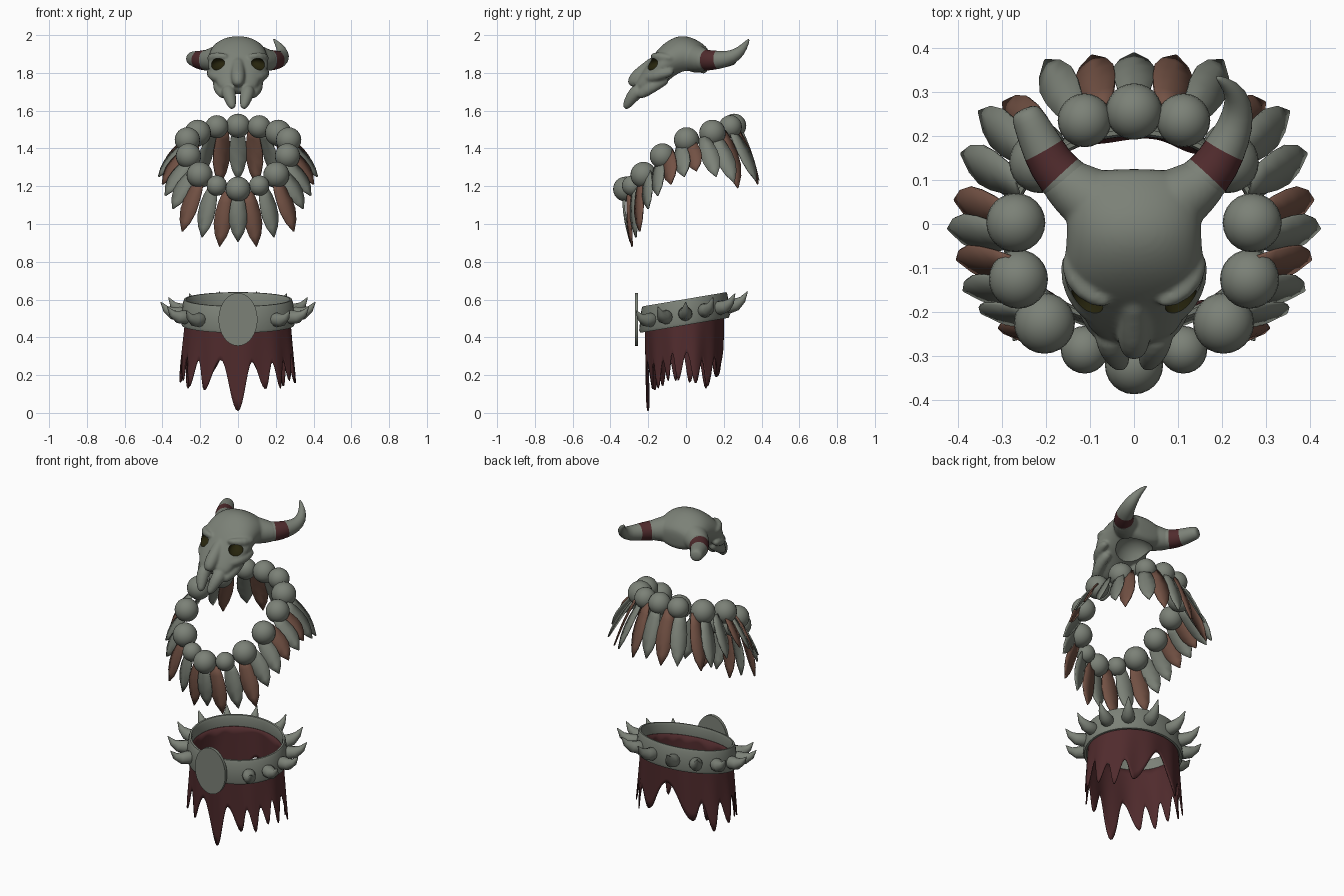
import bpy
from math import sin, cos, pi, radians
from mathutils import Vector, Matrix

cube = bpy.data.objects.get("Cube")
if cube:
    bpy.data.objects.remove(cube, do_unlink=True)


def material(name, rgb):
    m = bpy.data.materials.new(name)
    m.use_nodes = True
    m.diffuse_color = (*rgb, 1)
    for node in m.node_tree.nodes:
        if node.type == 'BSDF_PRINCIPLED':
            node.inputs["Base Color"].default_value = (*rgb, 1)
    return m


BONE = material("bone grey", (0.2, 0.22, 0.185))
BROWN = material("feather brown", (0.17, 0.083, 0.058))
MAROON = material("dark maroon cloth", (0.08, 0.024, 0.026))
DARK = material("socket dark olive", (0.02, 0.018, 0.004))


def activate(ob):
    bpy.ops.object.select_all(action='DESELECT')
    ob.select_set(True)
    bpy.context.view_layer.objects.active = ob


def smooth(ob, angle=40):
    activate(ob)
    bpy.ops.object.shade_smooth_by_angle(angle=radians(angle))


def build(name, verts, faces, *mats):
    me = bpy.data.meshes.new(name)
    me.from_pydata([tuple(v) for v in verts], [], faces)
    ob = bpy.data.objects.new(name, me)
    bpy.context.collection.objects.link(ob)
    for m in mats:
        me.materials.append(m)
    return ob


def loft(name, rings, *mats, loop=False):
    """Skin closed rings of equal point count, one after the other."""
    n, count = len(rings[0]), len(rings)
    faces = []
    for i in range(count if loop else count - 1):
        a, b = i * n, (i + 1) % count * n
        faces += [(a + j, a + (j + 1) % n, b + (j + 1) % n, b + j) for j in range(n)]
    if not loop:
        faces += [tuple(range(n))[::-1], tuple(range((count - 1) * n, count * n))]
    ob = build(name, [v for r in rings for v in r], faces, *mats)
    activate(ob)
    bpy.ops.object.mode_set(mode='EDIT')
    bpy.ops.mesh.select_all(action='SELECT')
    bpy.ops.mesh.normals_make_consistent(inside=False)
    bpy.ops.object.mode_set(mode='OBJECT')
    return ob


def tube(name, path, *mats, sides=14):
    """Tapered tube through (x, y, z, radius) points."""
    pts = [Vector(p[:3]) for p in path]
    rings = []
    for i, p in enumerate(pts):
        t = (pts[min(i + 1, len(pts) - 1)] - pts[max(i - 1, 0)]).normalized()
        u = t.cross(Vector((0, 0, 1))).normalized()
        v = u.cross(t)
        rings.append([p + path[i][3] * (u * cos(a) + v * sin(a))
                      for a in (2 * pi * k / sides for k in range(sides))])
    return loft(name, rings, *mats)


def ball(name, loc, scale, mat, rot=(0, 0, 0)):
    bpy.ops.mesh.primitive_uv_sphere_add(segments=24, ring_count=12, location=loc, rotation=rot)
    ob = bpy.context.object
    ob.name, ob.scale = name, scale
    ob.data.materials.append(mat)
    smooth(ob, 60)
    return ob


def apply(ob, kind, **settings):
    mod = ob.modifiers.new("Shape", kind)
    for key, value in settings.items():
        setattr(mod, key, value)
    bpy.context.view_layer.update()
    activate(ob)
    bpy.ops.object.modifier_apply(modifier=mod.name)


def cut(ob, cutter):
    apply(ob, 'BOOLEAN', operation='DIFFERENCE', object=cutter, solver='EXACT', material_mode='TRANSFER')
    bpy.data.objects.remove(cutter, do_unlink=True)


# Skull core: sections as top y, top z, bottom y, bottom z, half width
sections = [(.128, 1.91, .122, 1.83, .08), (.105, 1.945, .11, 1.795, .135),
            (.04, 1.988, .05, 1.785, .155), (-.03, 2.003, -.01, 1.78, .154),
            (-.1, 1.973, -.05, 1.77, .158), (-.155, 1.92, -.09, 1.76, .165),
            (-.195, 1.865, -.13, 1.735, .142), (-.23, 1.815, -.17, 1.71, .12),
            (-.258, 1.77, -.205, 1.69, .105), (-.278, 1.735, -.235, 1.68, .08)]
rings = []
for yt, zt, yb, zb, w in sections:
    mid, up = Vector((0, (yt + yb) / 2, (zt + zb) / 2)), Vector((0, (yt - yb) / 2, (zt - zb) / 2))
    rings.append([mid + up * cos(a) + Vector((w * sin(a), 0, 0)) for a in (2 * pi * k / 20 for k in range(20))])
skull = loft("skull", rings, BONE)

# Bone details that flow into the skull, mirrored
details = [[(.05, -.178, 1.885, .012), (.09, -.172, 1.89, .02), (.137, -.13, 1.882, .028), (.152, -.06, 1.875, .016)],
           [(.145, -.06, 1.81, .02), (.142, -.125, 1.795, .03), (.11, -.185, 1.775, .032), (.07, -.23, 1.765, .014)],
           [(.1, -.09, 1.77, .025), (.106, -.15, 1.745, .032), (.098, -.205, 1.705, .03), (.065, -.26, 1.675, .024)],
           [(.055, -.235, 1.72, .04), (.048, -.275, 1.688, .038), (.037, -.302, 1.647, .03), (.027, -.326, 1.608, .016)],
           [(.04, .02, 1.885, .09), (.11, .06, 1.872, .075), (.168, .104, 1.866, .057), (.18, .122, 1.866, .045)]]
pieces = [tube("bone_detail", [(s * x, *rest) for x, *rest in path], BONE) for s in (-1, 1) for path in details]
pieces.append(tube("nasal_bone", [(0, -.15, 1.88, .03), (0, -.21, 1.82, .036), (0, -.252, 1.785, .04),
                                  (0, -.282, 1.752, .034), (0, -.297, 1.732, .018)], BONE))
for p in pieces:
    apply(p, 'SUBSURF', levels=1)
apply(skull, 'SUBSURF', levels=2)
for p in pieces:
    p.select_set(True)
bpy.ops.object.join()
apply(skull, 'REMESH', mode='VOXEL', voxel_size=.007)
apply(skull, 'SMOOTH', factor=.5, iterations=5)
cut(skull, ball("hollow_cutter", (0, .005, 1.75), (.122, .1, .115), BONE))
for s in (-1, 1):
    cut(skull, ball("socket_cutter", (s * .106, -.172, 1.847), (.041, .06, .03), DARK, (.2, 0, s * .5)))
smooth(skull, 50)

# Horns with a wrapped band, the right one broken short
for s, side in ((-1, "right"), (1, "left")):
    path = [(.1, .055, 1.872, .066), (.174, .11, 1.866, .056), (.206, .168, 1.868, .05), (.232, .225, 1.875, .041)]
    if s > 0:
        path += [(.238, .275, 1.9, .033), (.222, .31, 1.94, .02), (.185, .335, 1.982, .004)]
    else:
        path += [(.245, .25, 1.876, .036), (.25, .262, 1.877, .024)]
    horn = tube(f"{side}_horn", [(s * x, *rest) for x, *rest in path], BONE, MAROON, sides=16)
    for f in horn.data.polygons[16:32]:
        f.material_index = 1
    apply(horn, 'SUBSURF', levels=1)
    smooth(horn, 60)

# Necklace beads: x, y, z, radius, mirrored
beads = [(0, -.32, 1.185, .066), (.112, -.285, 1.203, .054), (.203, -.225, 1.26, .069), (.262, -.125, 1.36, .067),
         (.268, .003, 1.445, .067), (.213, .14, 1.482, .07), (.112, .235, 1.515, .061), (0, .255, 1.52, .064)]
for x, y, z, r in beads:
    for s in ((-1, 1) if x else (1,)):
        ball("bead", (s * x, y, z), (r, r, r), BONE)


# Feathers: pointed blades with a raised spine, turned about their length
def feather(base, tip, mat, twist):
    base, tip = Vector(base), Vector(tip)
    out = Vector((tip.x, tip.y, 0)).normalized()
    side = (tip - base).cross(out).normalized()
    side = Matrix.Rotation(twist, 3, (tip - base).normalized()) @ side
    verts = []
    widths = (.022, .038, .046, .046, .032, .002)
    for i, w in enumerate(widths):
        t = i / 5
        p = base.lerp(tip, t) + out * .01 * sin(pi * t)
        verts += [p - side * w, p + out * .01 * (1 - t), p + side * w]
    faces = [(a, a + 1, a + 4, a + 3) for i in range(5) for a in (3 * i, 3 * i + 1)]
    ob = build("feather", verts, faces, mat)
    mod = ob.modifiers.new("Thickness", 'SOLIDIFY')
    mod.thickness, mod.offset = .008, 0
    smooth(ob, 30)


feathers = [((0, -.325, 1.16), (0, -.295, .905), BONE), ((.055, -.3, 1.17), (.097, -.285, .88), BROWN),
            ((.13, -.27, 1.2), (.19, -.265, .93), BONE), ((.2, -.24, 1.23), (.295, -.245, .96), BROWN),
            ((.23, -.2, 1.28), (.345, -.2, 1.08), BONE), ((.25, -.14, 1.34), (.385, -.15, 1.15), BONE),
            ((.27, -.09, 1.39), (.4, -.08, 1.21), BROWN), ((.28, -.03, 1.42), (.42, -.01, 1.25), BONE),
            ((.28, .02, 1.44), (.405, .055, 1.28), BROWN), ((.26, .09, 1.46), (.39, .16, 1.25), BONE),
            ((.23, .15, 1.47), (.35, .255, 1.22), BONE), ((.19, .19, 1.49), (.295, .275, 1.19), BROWN),
            ((.13, .24, 1.5), (.2, .37, 1.23), BONE), ((.075, .265, 1.51), (.095, .38, 1.21), BROWN),
            ((0, .28, 1.51), (0, .385, 1.23), BONE)]
for base, tip, mat in feathers:
    for s in ((-1, 1) if tip[0] else (1,)):
        feather((s * base[0], *base[1:]), (s * tip[0], *tip[1:]), mat, s * min(.4, 1.2 * tip[0]))


# Belt: tilted oval band, angle 0 faces the front
def oval(a, rx, ry, z, tilt=.17):
    y = -.008 - ry * cos(a)
    return Vector((rx * sin(a), y, z + tilt * y))


profile = [(-.018, .465), (-.026, .48), (-.033, .588), (-.028, .603), (-.018, .603), (-.012, .588), (0, .48), (-.006, .465)]
belt = loft("belt", [[oval(2 * pi * k / 48, .303 + d, .24 + d, z) for d, z in profile] for k in range(48)],
            BONE, loop=True)
smooth(belt)

# Belt claws
for deg in (42, 66, 91, 116, 141, 166):
    for s in (-1, 1):
        a = radians(s * deg)
        path = [(*oval(a, .287 + d, .222 + d, .525 + h), r)
                for d, h, r in ((0, 0, .03), (.02, 0, .038), (.06, .004, .033), (.095, .025, .019), (.122, .062, .002))]
        smooth(tube("belt_claw", path, BONE, sides=12), 60)

# Buckle plate
bpy.ops.mesh.primitive_cylinder_add(vertices=40, radius=1, depth=1, location=(0, -.262, .495), rotation=(pi / 2, 0, 0))
buckle = bpy.context.object
buckle.name, buckle.scale = "buckle", (.103, .14, .018)
buckle.data.materials.append(BONE)
smooth(buckle)

# Torn skirt hem: angle and height of each point, then the height of the notch after it
tips = [(0, .01, .27), (29, .125, .27), (46, .13, .28), (64, .17, .32), (80, .17, .32), (107, .155, .28),
        (129, .14, .3), (152, .19, .4), (212, .19, .3), (236, .13, .3), (262, .16, .32),
        (284, .17, .3), (305, .14, .28), (324, .12, .28), (360, .01, .27)]


def hem(deg):
    for (d0, z0, notch), (d1, z1, _) in zip(tips, tips[1:]):
        if d0 <= deg <= d1:
            t = abs(2 * (deg - d0) / (d1 - d0) - 1)
            end = z0 if 2 * deg < d0 + d1 else z1
            return notch + (end - notch) * (1 - cos(pi * t)) / 2


cols, rows = 180, 8
verts = []
for k in range(cols):
    deg = 360 * k / cols
    a = radians(deg)
    top = oval(a, .272, .209, .535)
    low = hem(deg)
    for j in range(rows + 1):
        z = top.z + (low - top.z) * j / rows
        drop = (top.z - z) / .4
        wave = .007 * drop * sin(11 * a)
        p = oval(a, .272 + .038 * drop + wave, .209 - .013 * drop + wave, 0)
        verts.append((p.x, p.y, z))
n = rows + 1
faces = [(k * n + j, k * n + j + 1, (k + 1) % cols * n + j + 1, (k + 1) % cols * n + j)
         for k in range(cols) for j in range(rows)]
skirt = build("skirt", verts, faces, MAROON)
mod = skirt.modifiers.new("Thickness", 'SOLIDIFY')
mod.thickness, mod.offset = .006, 0
smooth(skirt, 60)
